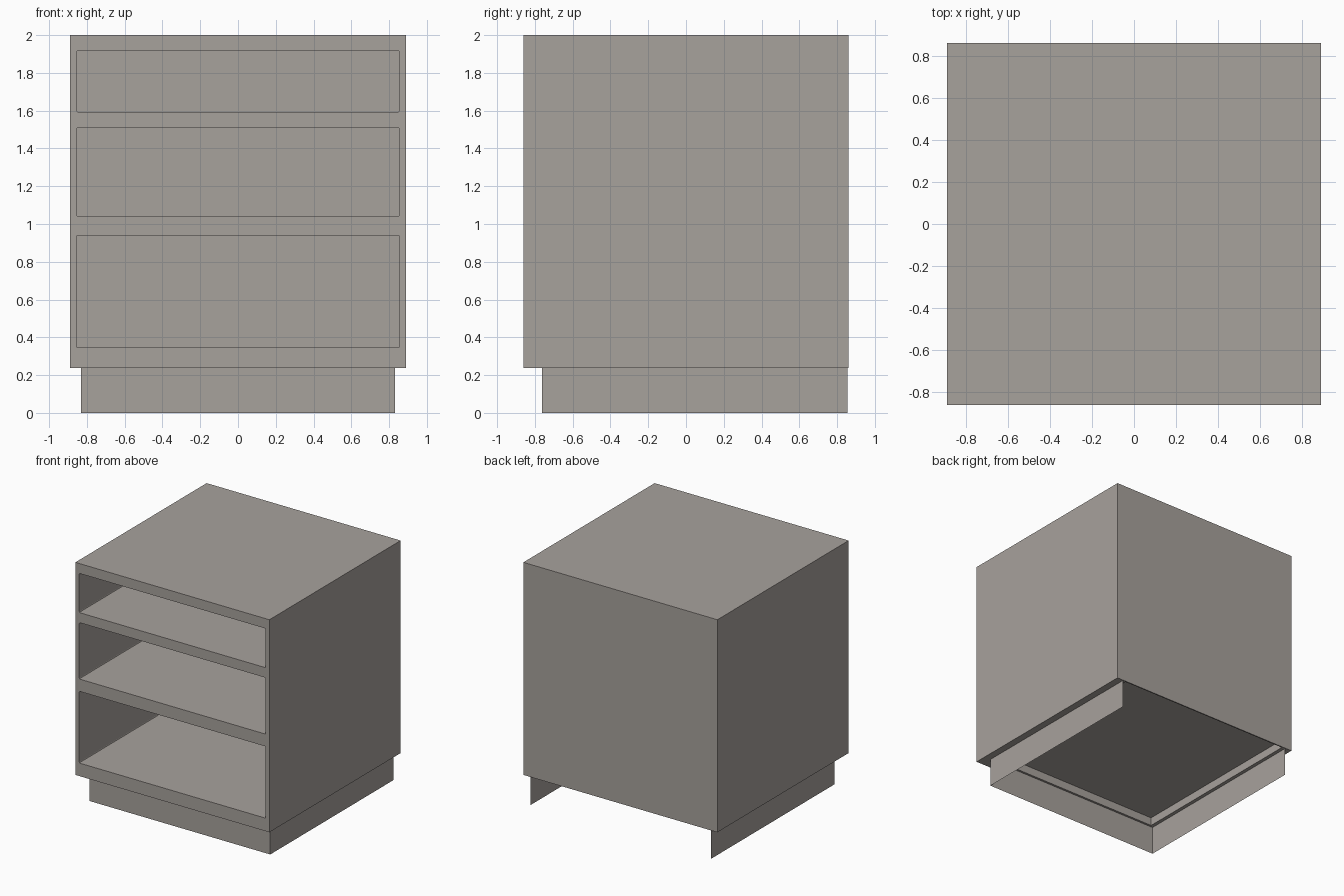
import bpy, bmesh
from mathutils import Vector

if "Cube" in bpy.data.objects:
    bpy.data.objects.remove(bpy.data.objects["Cube"])

grey = bpy.data.materials.new("warm grey")
grey.diffuse_color = (0.39, 0.36, 0.335, 1)
grey.use_nodes = True
grey.node_tree.nodes["Principled BSDF"].inputs["Base Color"].default_value = grey.diffuse_color


def finish(name, bm):
    me = bpy.data.meshes.new(name)
    bmesh.ops.recalc_face_normals(bm, faces=bm.faces)
    bm.to_mesh(me)
    bm.free()
    me.materials.append(grey)
    ob = bpy.data.objects.new(name, me)
    bpy.context.collection.objects.link(ob)
    return ob


def box(name, lo, hi, corner=0):
    """Box between two corners; optionally bevels the edges running along y."""
    lo, hi = Vector(lo), Vector(hi)
    bm = bmesh.new()
    bmesh.ops.create_cube(bm, size=1)
    for v in bm.verts:
        v.co = (lo + hi) / 2 + v.co * (hi - lo)
    if corner:
        edges = [e for e in bm.edges
                 if abs(e.verts[0].co.y - e.verts[1].co.y) > 0.1]
        bmesh.ops.bevel(bm, geom=edges, offset=corner, segments=2,
                        profile=0.5, affect='EDGES')
    return finish(name, bm)


def cut(target, cutter):
    m = target.modifiers.new(cutter.name, 'BOOLEAN')
    m.operation = 'DIFFERENCE'
    m.solver = 'EXACT'
    m.object = cutter
    cutter.hide_render = True
    cutter.hide_set(True)


# cabinet body
body = box("cabinet_body", (-0.89, -0.86, 0.237), (0.89, 0.86, 2.0))

# three open drawer compartments
for i, (z0, z1) in enumerate([(0.345, 0.94), (1.042, 1.51), (1.593, 1.918)]):
    cut(body, box(f"compartment_cutter_{i + 1}", (-0.855, -1.0, z0),
                  (0.855, 0.835, z1), corner=0.008))

# shallow recess under the floor
cut(body, box("underside_cutter", (-0.80, -0.745, 0.1), (0.80, 0.85, 0.305)))

# thin sheet plinth, open at the back
bm = bmesh.new()
path = [(-0.83, 0.855), (-0.83, -0.763), (0.83, -0.763), (0.83, 0.855)]
low = [bm.verts.new((x, y, 0)) for x, y in path]
top = [bm.verts.new((x, y, 0.237)) for x, y in path]
for i in range(3):
    bm.faces.new((low[i], low[i + 1], top[i + 1], top[i]))
finish("plinth", bm)
